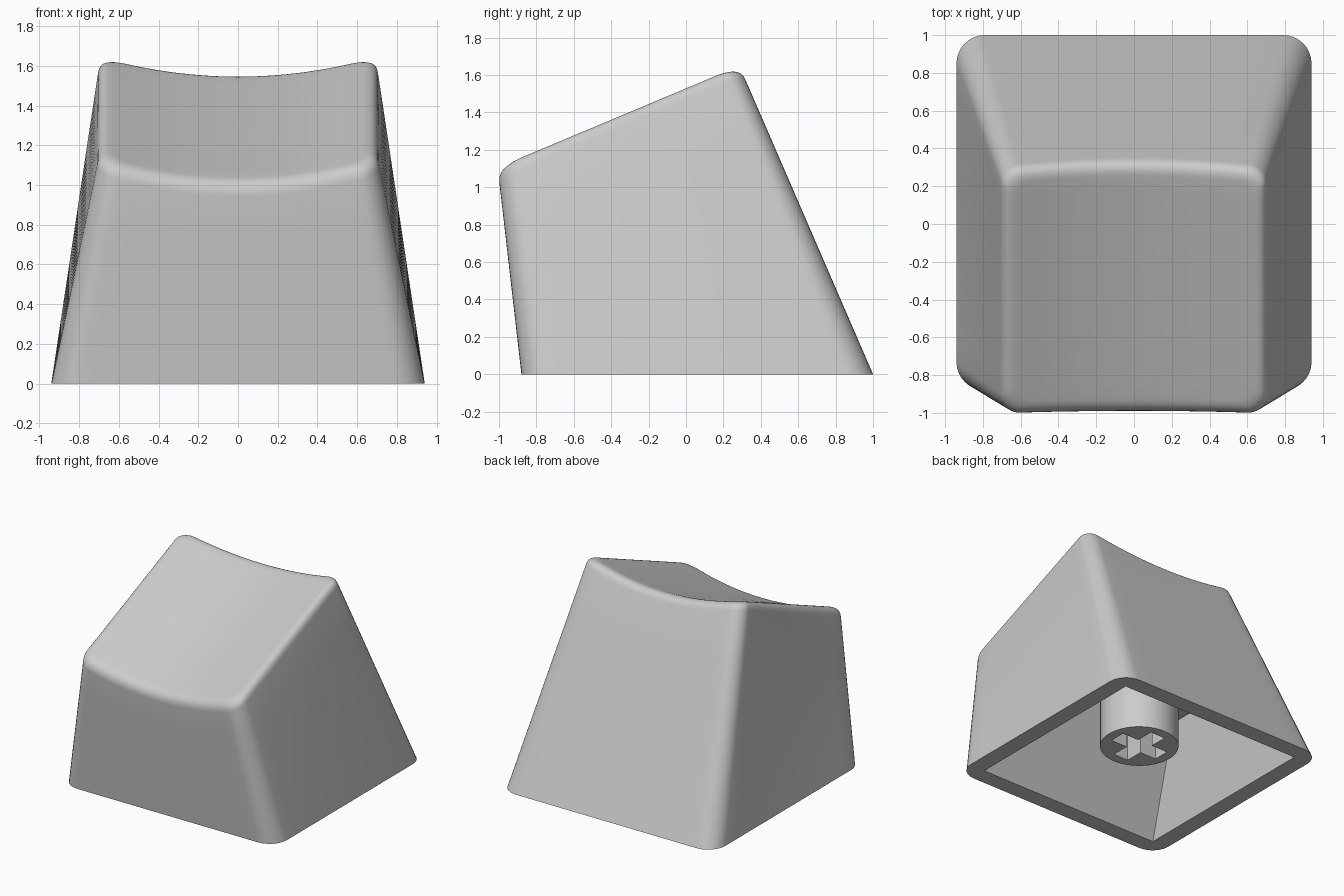
import bpy
import bmesh
import math
from mathutils import Vector

cube = bpy.data.objects.get("Cube")
if cube:
    bpy.data.objects.remove(cube, do_unlink=True)

CENTRE_Y = 0.06
FILLET = 0.07

grey = bpy.data.materials.new("light_grey_plastic")
grey.use_nodes = True
grey.diffuse_color = (0.6, 0.6, 0.6, 1)
grey.node_tree.nodes["Principled BSDF"].inputs["Base Color"].default_value = (0.6, 0.6, 0.6, 1)


def outline(hx, y0, y1, r, side=14, arc=8):
    """Rounded rectangle with evenly split sides, counter-clockwise."""
    corners = [(hx - r, y0 + r, -90), (hx - r, y1 - r, 0),
               (r - hx, y1 - r, 90), (r - hx, y0 + r, 180)]
    arcs = []
    for cx, cy, start in corners:
        angles = [math.radians(start + 90 * i / arc) for i in range(arc + 1)]
        arcs.append([Vector((cx + r * math.cos(a), cy + r * math.sin(a), 0)) for a in angles])
    pts = []
    for i, points in enumerate(arcs):
        pts += points
        nxt = arcs[(i + 1) % 4][0]
        pts += [points[-1].lerp(nxt, k / side) for k in range(1, side)]
    return pts


def dish(x, y):
    """Height of the tilted, scooped top."""
    return 1.43 + 0.42 * y + 0.24 * x * x


def on_dish(x, y):
    return Vector((x, y, dish(x, y)))


def top_edge(p, y0, y1):
    """Slide an outline point so it lies on the sloped walls and the dish."""
    v = (p.y - y0) / (y1 - y0)
    y = p.y
    for _ in range(15):
        z = dish(p.x, y)
        front, back = -0.88 - 0.115 * z, 1.0 - 0.433 * z
        y = front + (back - front) * v
    return on_dish(p.x, y)


def bridge(bm, a, b):
    n = len(a)
    for i in range(n):
        j = (i + 1) % n
        bm.faces.new((a[i], a[j], b[j], b[i]))


def finish(bm, name):
    bmesh.ops.remove_doubles(bm, verts=bm.verts, dist=1e-5)
    bmesh.ops.recalc_face_normals(bm, faces=bm.faces)
    mesh = bpy.data.meshes.new(name)
    bm.to_mesh(mesh)
    bm.free()
    mesh.materials.append(grey)
    obj = bpy.data.objects.new(name, mesh)
    bpy.context.collection.objects.link(obj)
    bpy.ops.object.select_all(action="DESELECT")
    obj.select_set(True)
    bpy.context.view_layer.objects.active = obj
    bpy.ops.object.shade_smooth_by_angle(angle=math.radians(30))
    return obj


# Shell: cavity, bottom rim, walls, rounded edge and scooped top as one loft
base = outline(0.94, -0.88, 1.0, 0.15)
crest = [top_edge(p, -1.0, 0.35) for p in outline(0.695, -1.0, 0.35, 0.1)]
mid = (min(p.y for p in crest) + max(p.y for p in crest)) / 2
half = max(p.y for p in crest) - mid
kx, ky = 1 - FILLET / 0.695, 1 - FILLET / half
inner = [on_dish(p.x * kx, mid + (p.y - mid) * ky) for p in crest]
wall_top = [c + (b - c).normalized() * FILLET for b, c in zip(base, crest)]

ceiling = [p + Vector((0, 0, 0.76)) for p in outline(0.65, CENTRE_Y - 0.39, CENTRE_Y + 0.39, 0)]
rings = [ceiling, outline(0.805, -0.745, 0.865, 0)]
rings += [[b.lerp(w, t / 5) for b, w in zip(base, wall_top)] for t in range(6)]
for s in range(1, 8):
    t = s / 7
    rings.append([w.lerp(c, t).lerp(c.lerp(i, t), t)
                  for w, c, i in zip(wall_top, crest, inner)])
for s in range(7, 0, -1):
    k = s / 8
    rings.append([on_dish(p.x * k, mid + (p.y - mid) * k) for p in inner])

bm = bmesh.new()
loops = [[bm.verts.new(p) for p in ring] for ring in rings]
for a, b in zip(loops, loops[1:]):
    bridge(bm, a, b)
bm.faces.new(loops[0])
hub = bm.verts.new(on_dish(0, mid))
last = loops[-1]
for i, v in enumerate(last):
    bm.faces.new((v, last[(i + 1) % len(last)], hub))
finish(bm, "cap_shell")

# Stem: round post with a cross-shaped socket in its lower end
STEM_R, STEM_LOW, STEM_HIGH, SOCKET_TOP = 0.287, 0.15, 0.77, 0.55
ARM, SLOT = 0.21, 0.065
quarter = [(ARM, -SLOT), (ARM, SLOT), (SLOT, SLOT)]
cross = []
for q in range(4):
    for x, y in quarter:
        for _ in range(q):
            x, y = -y, x
        cross.append((x, y))
circle = [(STEM_R * math.cos(a), STEM_R * math.sin(a))
          for a in (math.tau * i / 48 for i in range(48))]

bm = bmesh.new()


def ring_at(points, z):
    return [bm.verts.new((x, y + CENTRE_Y, z)) for x, y in points]


post_low, post_high = ring_at(circle, STEM_LOW), ring_at(circle, STEM_HIGH)
slot_low, slot_high = ring_at(cross, STEM_LOW), ring_at(cross, SOCKET_TOP)
bridge(bm, post_low, post_high)
bridge(bm, slot_low, slot_high)
bm.faces.new(post_high)
bm.faces.new(slot_high)
low = set(post_low + slot_low)
edges = [e for e in bm.edges if e.verts[0] in low and e.verts[1] in low]
bmesh.ops.triangle_fill(bm, edges=edges, use_beauty=True, normal=(0, 0, -1))
finish(bm, "stem")
